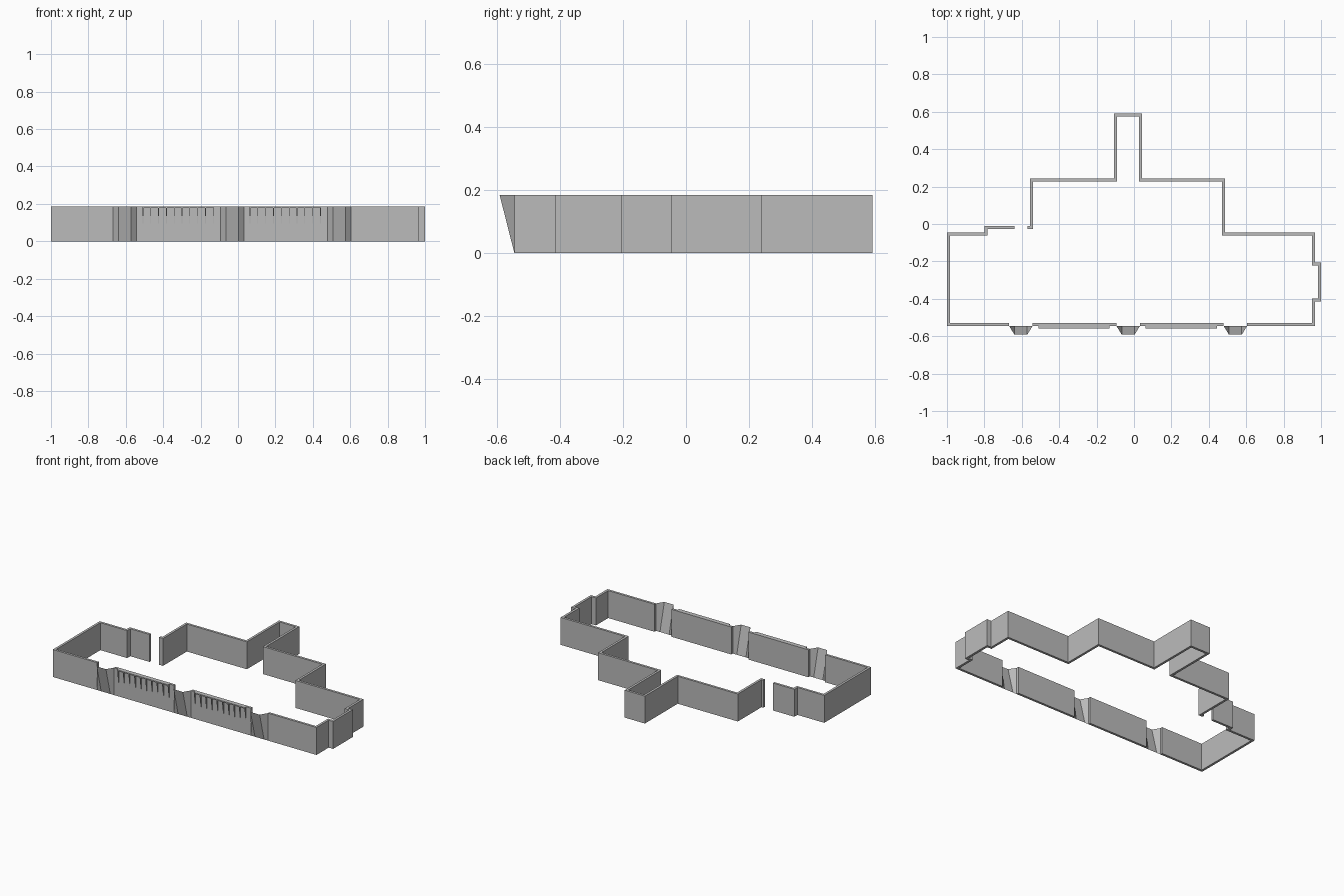
import bpy
import bmesh
from mathutils import Vector

if "Cube" in bpy.data.objects:
    bpy.data.objects.remove(bpy.data.objects["Cube"], do_unlink=True)

HEIGHT = 0.185
THICK = 0.016
FRONT = -0.545
BAY_FRONT = -0.592
LEDGE_DEPTH = 0.015

grey = bpy.data.materials.new("plain grey")
grey.use_nodes = True
grey.diffuse_color = (0.5, 0.5, 0.5, 1)
grey.node_tree.nodes["Principled BSDF"].inputs["Base Color"].default_value = grey.diffuse_color


def finish(name, bm):
    mesh = bpy.data.meshes.new(name)
    bm.to_mesh(mesh)
    bm.free()
    mesh.materials.append(grey)
    obj = bpy.data.objects.new(name, mesh)
    bpy.context.collection.objects.link(obj)
    return obj


def wall(name, path):
    """Upright wall along a clockwise path, thickened to the inside with mitred corners."""
    pts = [Vector(p) for p in path]
    normals = []
    for a, b in zip(pts, pts[1:]):
        d = (b - a).normalized()
        normals.append(Vector((d.y, -d.x)))
    inner = []
    for i, p in enumerate(pts):
        if i in (0, len(pts) - 1):
            shift = normals[min(i, len(normals) - 1)]
        else:
            n, m = normals[i - 1], normals[i]
            shift = (n + m) / (1 + n.dot(m))
        inner.append(p + shift * THICK)
    bm = bmesh.new()
    rings = [[bm.verts.new((p.x, p.y, z)) for p, z in
              ((o, 0), (o, HEIGHT), (i, HEIGHT), (i, 0))] for o, i in zip(pts, inner)]
    for r, s in zip(rings, rings[1:]):
        for k in range(4):
            n = (k + 1) % 4
            bm.faces.new((r[k], r[n], s[n], s[k]))
    bm.faces.new(rings[0])
    bm.faces.new(rings[-1])
    bmesh.ops.recalc_face_normals(bm, faces=bm.faces)
    return finish(name, bm)


def bay(name, x):
    """Folded sheet, flush at the ground and leaning out towards the top."""
    bm = bmesh.new()
    offsets = (-0.063, -0.034, 0.034, 0.063)
    low = [bm.verts.new((x + o, FRONT, 0)) for o in offsets]
    top = [bm.verts.new((x + o, BAY_FRONT if abs(o) < 0.05 else FRONT, HEIGHT)) for o in offsets]
    for i in range(3):
        bm.faces.new((low[i], low[i + 1], top[i + 1], top[i]))
    return finish(name, bm)


def box(bm, x0, x1, y0, y1, z0, z1):
    made = bmesh.ops.create_cube(bm, size=1)["verts"]
    for v in made:
        v.co = ((x0 + x1) / 2 + v.co.x * (x1 - x0),
                (y0 + y1) / 2 + v.co.y * (y1 - y0),
                (z0 + z1) / 2 + v.co.z * (z1 - z0))
    return made


def ledge(name, x0, x1):
    """Thin top ledge with slim tapering ribs hanging below it."""
    bm = bmesh.new()
    box(bm, x0, x1, FRONT - LEDGE_DEPTH, FRONT, HEIGHT - 0.008, HEIGHT)
    count = 10
    for i in range(count):
        x = x0 + 0.002 + (x1 - x0 - 0.004) * i / (count - 1)
        rib = box(bm, x - 0.002, x + 0.002, FRONT - LEDGE_DEPTH + 0.002, FRONT, 0.095, HEIGHT - 0.008)
        for v in rib:
            if v.co.z < 0.1:
                v.co.y = max(v.co.y, FRONT - 0.003)
    return finish(name, bm)


# Outer walls, broken by a doorway at the back and bays at the front
bays = {"right": -0.605, "middle": -0.031, "left": 0.542}
edge = 0.063
wall("right_wing_wall", [(bays["right"] - edge, FRONT), (-1, FRONT), (-1, -0.045),
                         (-0.8, -0.045), (-0.8, -0.012), (-0.64, -0.012)])
wall("back_and_left_wall", [(-0.57, -0.012), (-0.556, -0.012), (-0.556, 0.242), (-0.108, 0.242),
                            (-0.108, 0.592), (0.043, 0.592), (0.043, 0.242), (0.487, 0.242),
                            (0.487, -0.045), (0.967, -0.045), (0.967, -0.205), (1, -0.205),
                            (1, -0.415), (0.967, -0.415), (0.967, FRONT),
                            (bays["left"] + edge, FRONT)])
wall("front_wall_right", [(bays["middle"] - edge, FRONT), (bays["right"] + edge, FRONT)])
wall("front_wall_left", [(bays["left"] - edge, FRONT), (bays["middle"] + edge, FRONT)])

# Leaning bays and ribbed ledges along the front
for side, x in bays.items():
    bay(side + "_bay", x)
ledge("right_ledge", -0.51, -0.13)
ledge("left_ledge", 0.062, 0.443)
